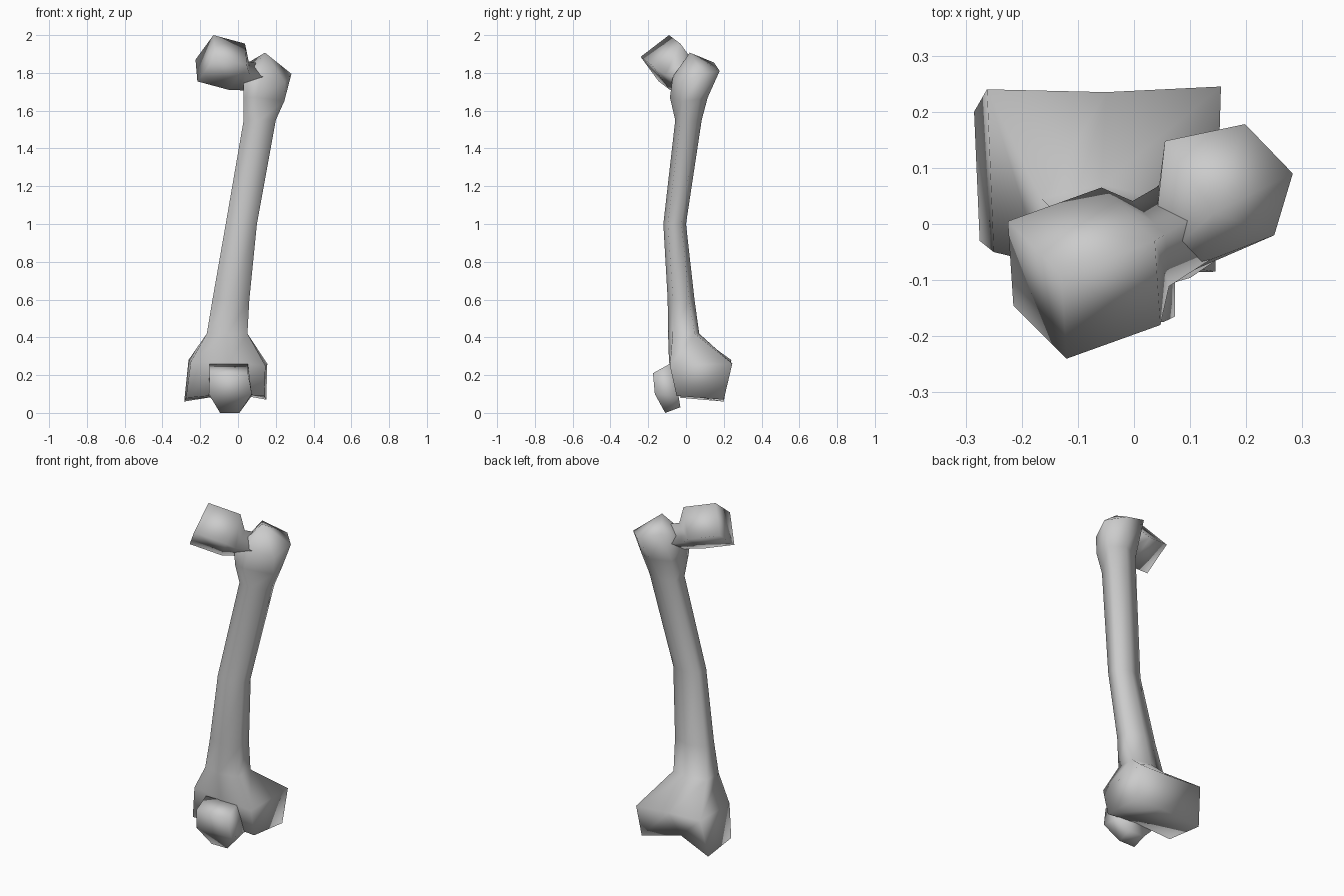
import bpy, bmesh
from mathutils import Vector

if "Cube" in bpy.data.objects:
    bpy.data.objects.remove(bpy.data.objects["Cube"])


def loft(name, rings):
    """Skin a list of equal-length rings; a one-point ring closes to a tip."""
    bm = bmesh.new()
    loops = [[bm.verts.new(p) for p in ring] for ring in rings]
    for a, b in zip(loops, loops[1:]):
        n = len(a)
        for i in range(n):
            j = (i + 1) % n
            if len(b) == 1:
                bm.faces.new((a[i], a[j], b[0]))
            else:
                bm.faces.new((a[i], a[j], b[j], b[i]))
    for end in (loops[0], loops[-1]):
        if len(end) > 2:
            bm.faces.new(end)
    bmesh.ops.recalc_face_normals(bm, faces=bm.faces)
    mesh = bpy.data.meshes.new(name)
    bm.to_mesh(mesh)
    bm.free()
    mesh.shade_smooth()
    obj = bpy.data.objects.new(name, mesh)
    bpy.context.collection.objects.link(obj)
    return obj


def hex_ring(z, x0, x1, y0, y1, k=0.6):
    """Six-sided shaft section: four corners plus a front and a back ridge."""
    xm, ym, h = (x0 + x1) / 2, (y0 + y1) / 2, (y1 - y0) / 2 * k
    return [(x0, ym - h, z), (xm, y0, z), (x1, ym - h, z),
            (x1, ym + h, z), (xm, y1, z), (x0, ym + h, z)]


# Thigh bone: knee end, tapered shaft and outer hip knob in one skin
knee_bottom = [(-.275, -.03, .08), (-.04, -.04, .10), (.14, -.05, .09),
               (.15, .20, .07), (-.07, .15, .11), (-.285, .20, .06)]
knee_top = [(-.25, -.05, .27), (-.05, -.09, .27), (.145, -.085, .25),
            (.155, .245, .26), (-.05, .235, .27), (-.262, .24, .28)]
shaft = [hex_ring(.42, -.165, .05, -.095, .07, .7),
         hex_ring(.60, -.135, .06, -.097, .045),
         hex_ring(1.0, -.065, .10, -.12, 0),
         hex_ring(1.55, .03, .20, -.057, .083)]
knob_low = [(.03, -.07, 1.67), (.10, -.085, 1.67), (.245, -.02, 1.65),
            (.24, .07, 1.66), (.15, .115, 1.67), (.045, .07, 1.67)]
knob_high = [(.03, -.08, 1.76), (.12, -.07, 1.78), (.25, -.02, 1.75),
             (.283, .09, 1.795), (.198, .178, 1.81), (.055, .148, 1.855)]
loft("thigh_bone", [knee_bottom, knee_top, *shaft, knob_low, knob_high,
                    [(.143, .02, 1.907)]])

# Hip ball: a tilted block whose inner face narrows into the neck
corner = Vector((-.13, -.09, 2.0))
a = Vector((.01, -.15, -.115))
c = Vector((.167, .06, -.045))
e = Vector((-.095, .095, -.13))
outer = [corner, corner + a, corner + a + e, corner + e]
inner = [p + c for p in outer]
middle = sum(inner, Vector()) / 4


def neck_ring(center, scale):
    return [Vector(center) + (p - middle) * scale for p in inner]


loft("hip_ball_and_neck", [outer, inner, neck_ring((.03, -.035, 1.785), .62),
                           neck_ring((.12, .02, 1.77), .6)])


# Kneecap: four-sided, widest in the middle, pointed downwards
def cap_ring(x0, x1, front, back):
    (yf, zf), (yb, zb) = front, back
    return [(x0, yf, zf), (x1, yf, zf), (x1, yb, zb), (x0, yb, zb)]


loft("kneecap", [cap_ring(-.095, .007, (-.11, 0), (-.03, .03)),
                 cap_ring(-.155, .073, (-.165, .10), (-.04, .09)),
                 cap_ring(-.15, .052, (-.175, .21), (-.085, .26))])
